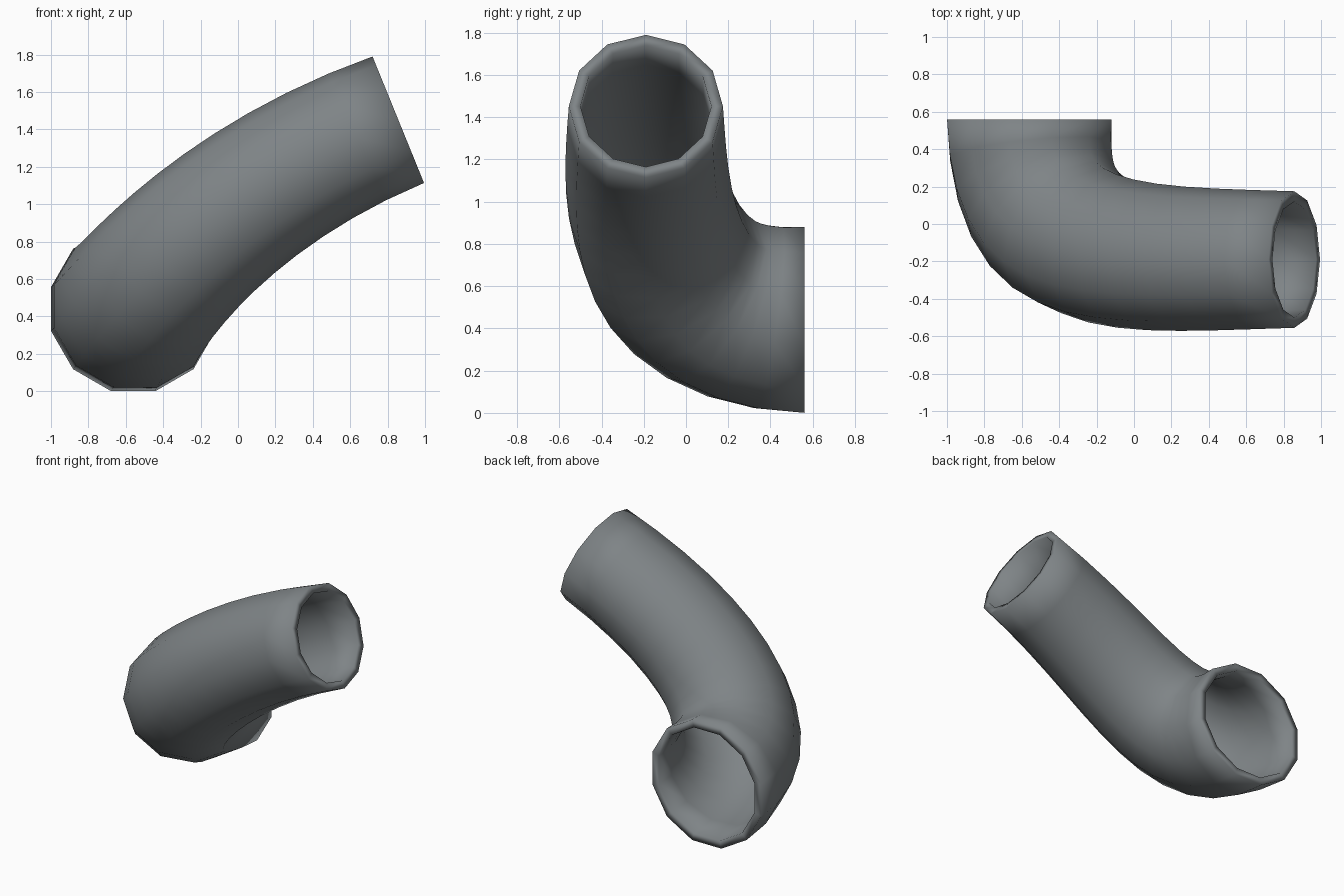
import bpy, bmesh, math
from mathutils import Vector

if "Cube" in bpy.data.objects:
    bpy.data.objects.remove(bpy.data.objects["Cube"])

SIDES, SPANS = 12, 13
WALL = 0.055
R_START, R_END = 0.455, 0.365

# Centre line: one cubic curve from the wide mouth to the narrow mouth
P = [Vector(p) for p in ((-0.56, 0.56, 0.44), (-0.56, -0.23, 0.44),
                         (-0.14, -0.19, 1.07), (0.857, -0.19, 1.452))]


def point(t):
    s = 1 - t
    return P[0] * s**3 + P[1] * 3 * s * s * t + P[2] * 3 * s * t * t + P[3] * t**3


def tangent(t):
    s = 1 - t
    return ((P[1] - P[0]) * s * s + (P[2] - P[1]) * 2 * s * t
            + (P[3] - P[2]) * t * t).normalized()


# Frames carried along the curve without twisting
frames = []
n, prev = Vector((1, 0, 0)), tangent(0)
for i in range(SPANS + 1):
    t = i / SPANS
    T = tangent(t) if i < SPANS else Vector((0.926, 0, 0.377)).normalized()
    n = prev.rotation_difference(T) @ n
    prev = T
    frames.append((t, point(t), n.copy(), T.cross(n)))

# Small twist so that a corner sits at the top of the narrow mouth
up = Vector((-0.377, 0, 0.926))
step = 2 * math.pi / SIDES
phase = step / 2
phi = math.atan2(up.dot(frames[-1][3]), up.dot(frames[-1][2]))
twist = (phi - phase + step / 2) % step - step / 2

# Outer and inner skins
bm = bmesh.new()


def skin(inset):
    rings = []
    for t, c, u, v in frames:
        r = R_START + (R_END - R_START) * t - inset
        angles = [phase + twist * t + k * step for k in range(SIDES)]
        rings.append([bm.verts.new(c + (u * math.cos(a) + v * math.sin(a)) * r)
                      for a in angles])
    return rings


def bridge(a, b):
    for k in range(SIDES):
        j = (k + 1) % SIDES
        bm.faces.new((a[k], a[j], b[j], b[k]))


outer, inner = skin(0), skin(WALL)
for i in range(SPANS):
    bridge(outer[i], outer[i + 1])
    bridge(inner[i + 1], inner[i])
# Rims at both mouths
bridge(inner[0], outer[0])
bridge(outer[-1], inner[-1])
for f in bm.faces:
    f.smooth = True

mesh = bpy.data.meshes.new("bent_pipe")
bm.to_mesh(mesh)
bm.free()
pipe = bpy.data.objects.new("bent_pipe", mesh)
bpy.context.collection.objects.link(pipe)

grey = bpy.data.materials.new("pipe grey")
grey.diffuse_color = (0.21, 0.23, 0.24, 1)
grey.use_nodes = True
grey.node_tree.nodes["Principled BSDF"].inputs["Base Color"].default_value = grey.diffuse_color
mesh.materials.append(grey)
